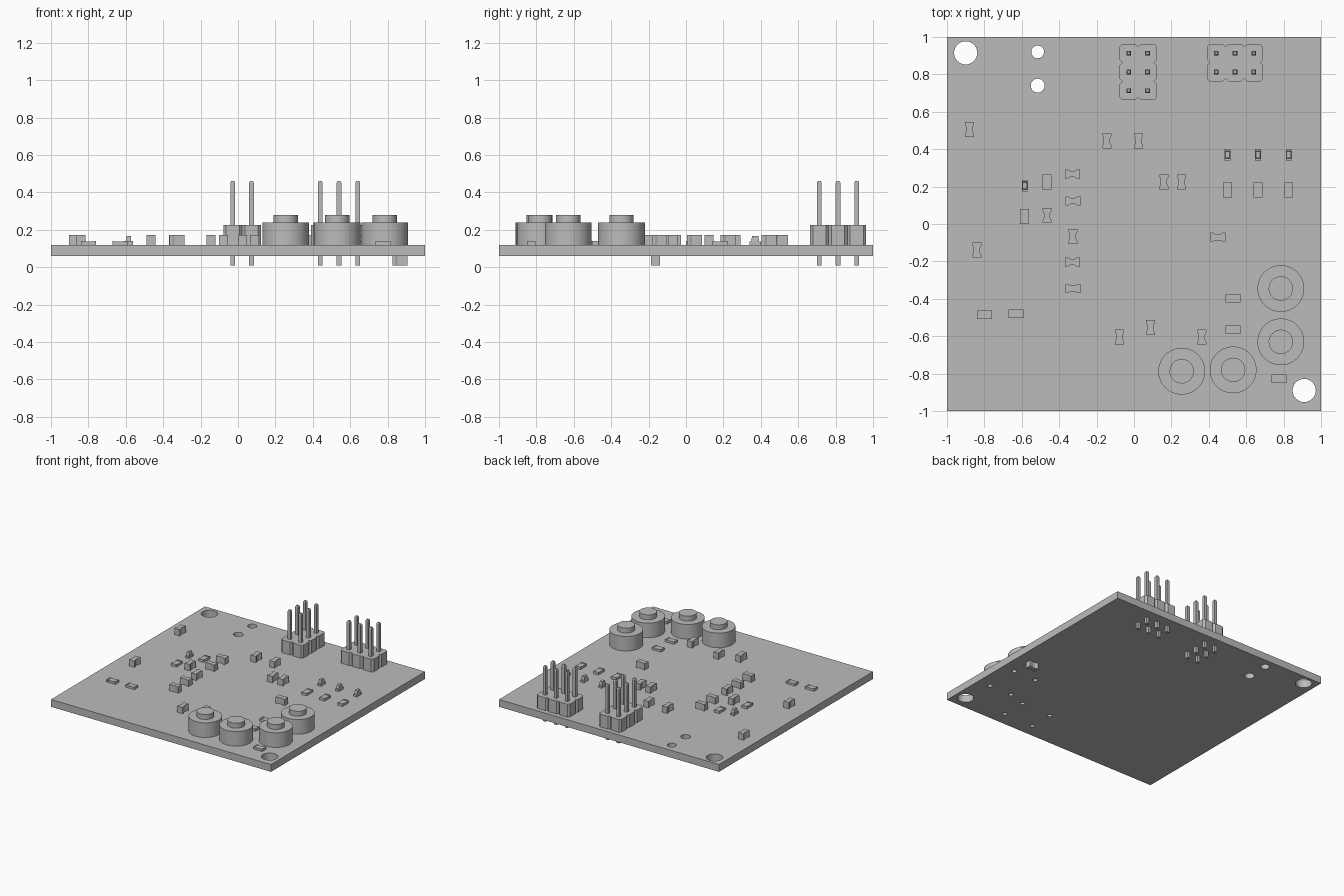
import bpy, bmesh, math
from mathutils import Matrix, Vector

cube = bpy.data.objects.get("Cube")
if cube:
    bpy.data.objects.remove(cube, do_unlink=True)

BOTTOM, TOP = 0.06, 0.12

grey = bpy.data.materials.new("plain_grey")
grey.use_nodes = True
colour = (0.5, 0.5, 0.5, 1)
grey.diffuse_color = colour
grey.node_tree.nodes["Principled BSDF"].inputs["Base Color"].default_value = colour


def box(bm, x, y, z0, z1, w, d, taper=1.0):
    """Box on a centre point, with an optional narrower top."""
    verts = bmesh.ops.create_cube(bm, size=1)["verts"]
    for v in verts:
        k = taper if v.co.z > 0 else 1
        v.co = Vector((x + v.co.x * w * k, y + v.co.y * d * k, z1 if v.co.z > 0 else z0))


def cylinder(bm, x, y, z0, z1, r, sides=48):
    bmesh.ops.create_cone(bm, cap_ends=True, segments=sides, radius1=r, radius2=r,
                          depth=z1 - z0, matrix=Matrix.Translation((x, y, (z0 + z1) / 2)))


def prism(bm, points, z0, z1):
    """Extrude a flat outline upwards."""
    face = bm.faces.new([bm.verts.new((x, y, z0)) for x, y in points])
    out = bmesh.ops.extrude_face_region(bm, geom=[face])["geom"]
    bmesh.ops.translate(bm, verts=[g for g in out if isinstance(g, bmesh.types.BMVert)],
                        vec=(0, 0, z1 - z0))


def finish(bm, name, smooth=False, at=(0, 0), turned=False):
    bmesh.ops.recalc_face_normals(bm, faces=bm.faces[:])
    mesh = bpy.data.meshes.new(name)
    bm.to_mesh(mesh)
    bm.free()
    mesh.materials.append(grey)
    obj = bpy.data.objects.new(name, mesh)
    bpy.context.collection.objects.link(obj)
    obj.location = (at[0], at[1], 0)
    if turned:
        obj.rotation_euler.z = math.pi / 2
    bpy.ops.object.select_all(action="DESELECT")
    obj.select_set(True)
    bpy.context.view_layer.objects.active = obj
    if smooth:
        bpy.ops.object.shade_smooth_by_angle(angle=math.radians(35))
    return obj


# Push buttons: centre and the axis along which their two lead holes lie
buttons = [(0.785, -0.345, "x"), (0.785, -0.63, "x"), (0.53, -0.78, "y"), (0.255, -0.787, "y")]

# Board with mounting holes, wire holes and button lead holes
holes = [(-0.9, 0.915, 0.062), (0.91, -0.89, 0.062), (-0.515, 0.92, 0.034), (-0.515, 0.74, 0.037)]
for x, y, axis in buttons:
    for s in (-0.103, 0.103):
        holes.append((x + s, y, 0.018) if axis == "x" else (x, y + s, 0.018))
bm = bmesh.new()
for x, y, r in holes:
    cylinder(bm, x, y, BOTTOM - 0.1, TOP + 0.1, r, 32)
cutter = finish(bm, "hole_cutter")
cutter.hide_render = True
bm = bmesh.new()
box(bm, 0, 0, BOTTOM, TOP, 2, 2)
board = finish(bm, "board")
cut = board.modifiers.new("holes", "BOOLEAN")
cut.object = cutter
cut.solver = "EXACT"
bpy.ops.object.modifier_apply(modifier=cut.name)
bpy.data.objects.remove(cutter, do_unlink=True)
bpy.ops.object.shade_smooth_by_angle(angle=math.radians(35))

# Round push buttons
for x, y, axis in buttons:
    bm = bmesh.new()
    cylinder(bm, 0, 0, TOP, 0.24, 0.125)
    finish(bm, "button_body", True, (x, y))
    bm = bmesh.new()
    cylinder(bm, 0, 0, 0.24, 0.28, 0.065)
    finish(bm, "button_cap", True, (x, y))


# Pin headers: notched housing outline and rows of square pins
def header(cx, cy, nx, ny, pitch=0.1, notch=0.015):
    def side(n, along, out):
        pts = []
        for i in range(n):
            a = (i - n / 2) * pitch
            for t, inset in ((a, notch), (a + notch, 0), (a + pitch - notch, 0)):
                pts.append(Vector(along) * t + Vector(out) * (-inset))
        return pts
    hx, hy = nx * pitch / 2, ny * pitch / 2
    outline = []
    for n, along, out, reach in ((nx, (1, 0), (0, -1), hy), (ny, (0, 1), (1, 0), hx),
                                 (nx, (-1, 0), (0, 1), hy), (ny, (0, -1), (-1, 0), hx)):
        pts = side(n, along, out)
        # Skip the first inset point, so that corners stay chamfered
        outline += [p + Vector(out) * reach for p in pts[1:]]
    bm = bmesh.new()
    prism(bm, [tuple(p) for p in outline], TOP, 0.225)
    finish(bm, "header_housing", at=(cx, cy))
    bm = bmesh.new()
    for i in range(nx):
        for j in range(ny):
            px, py = (i - (nx - 1) / 2) * pitch, (j - (ny - 1) / 2) * pitch
            box(bm, px, py, 0.018, 0.452, 0.025, 0.025)
            box(bm, px, py, 0.452, 0.462, 0.025, 0.025, 0.6)
            box(bm, px, py, 0.008, 0.018, 0.025, 0.025)
    finish(bm, "header_pins", at=(cx, cy))


header(0.022, 0.813, 2, 3)
header(0.54, 0.863, 3, 2)


# Tall chip parts: two end terminals and a slightly waisted body
def tall_chip(x, y, turned=False, z0=TOP, z1=0.172):
    bm = bmesh.new()
    w, h, waist = 0.024, 0.04, 0.017
    prism(bm, [(-w, -h), (w, -h), (w, -0.026), (waist, -0.012), (waist, 0.012), (w, 0.026),
               (w, h), (-w, h), (-w, 0.026), (-waist, 0.012), (-waist, -0.012), (-w, -0.026)], z0, z1)
    finish(bm, "tall_chip", at=(x, y), turned=turned)


upright = [(-0.88, 0.505), (-0.84, -0.14), (-0.465, 0.045), (-0.327, -0.067), (-0.145, 0.445),
           (0.025, 0.445), (0.16, 0.225), (0.255, 0.225), (-0.077, -0.605), (0.087, -0.553),
           (0.363, -0.605)]
for x, y in upright:
    tall_chip(x, y)
for x, y in [(-0.33, 0.267), (-0.327, 0.123), (-0.33, -0.203), (-0.327, -0.345), (0.448, -0.07)]:
    tall_chip(x, y, True)
# Chip on the underside
tall_chip(0.865, -0.162, True, 0.01, BOTTOM)


# Flat chip parts: low body with raised end terminals
def flat_chip(x, y, turned=False):
    bm = bmesh.new()
    box(bm, 0, 0, TOP, 0.138, 0.046, 0.06)
    for s in (-1, 1):
        box(bm, 0, s * 0.034, TOP, 0.141, 0.047, 0.012)
    finish(bm, "flat_chip", at=(x, y), turned=turned)


for x, y in [(-0.585, 0.04), (-0.465, 0.225), (0.5, 0.183), (0.663, 0.183), (0.827, 0.183)]:
    flat_chip(x, y)
for x, y in [(-0.8, -0.485), (-0.63, -0.48), (0.53, -0.397), (0.53, -0.565), (0.775, -0.827)]:
    flat_chip(x, y, True)

# Small lamps: thin base with a tapered lens
for x, y in [(-0.585, 0.205), (0.5, 0.37), (0.663, 0.37), (0.827, 0.37)]:
    bm = bmesh.new()
    box(bm, 0, 0, TOP, 0.137, 0.03, 0.06)
    box(bm, 0, 0, 0.137, 0.167, 0.029, 0.042, 0.8)
    finish(bm, "lamp", at=(x, y))
